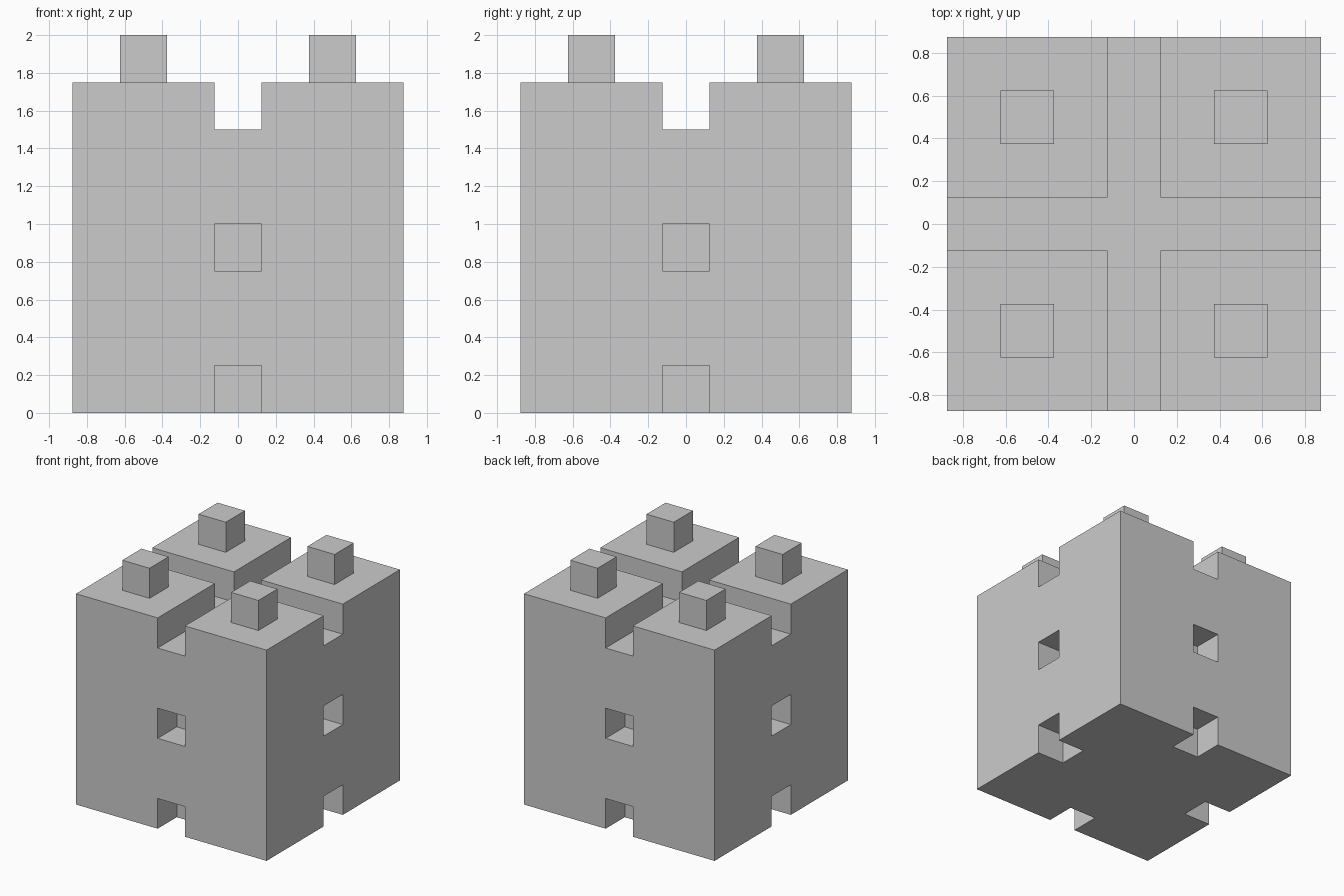
import bpy

if "Cube" in bpy.data.objects:
    bpy.data.objects.remove(bpy.data.objects["Cube"])

U = 0.25  # grid unit: width of every notch and stud


def box(name, lo, hi):
    size = [b - a for a, b in zip(lo, hi)]
    mid = [(a + b) / 2 for a, b in zip(lo, hi)]
    bpy.ops.mesh.primitive_cube_add(size=1)
    ob = bpy.context.object
    ob.name = name
    for v in ob.data.vertices:
        v.co = [c * s + m for c, s, m in zip(v.co, size, mid)]
    return ob


def boolean(target, tool, operation):
    mod = target.modifiers.new("bool", 'BOOLEAN')
    mod.operation = operation
    mod.solver = 'EXACT'
    mod.object = tool
    bpy.context.view_layer.objects.active = target
    bpy.ops.object.modifier_apply(modifier=mod.name)
    bpy.data.objects.remove(tool, do_unlink=True)


H = 3.5 * U   # half width of the block
W = U / 2     # half width of a notch
E = 0.1       # overshoot of the cutters

block = box("block", (-H, -H, 0), (H, H, 7 * U))

# Crossing channels in the top
boolean(block, box("channel_x", (-H - E, -W, 6 * U), (H + E, W, 7 * U + E)), 'DIFFERENCE')
boolean(block, box("channel_y", (-W, -H - E, 6 * U), (W, H + E, 7 * U + E)), 'DIFFERENCE')

# Shallow pockets on each side: one open at the bottom edge, one mid-height
for z0, z1 in ((-E, U), (3 * U, 4 * U)):
    for s in (-1, 1):
        a, b = sorted((s * (H - U), s * (H + E)))
        boolean(block, box("pocket_x", (a, -W, z0), (b, W, z1)), 'DIFFERENCE')
        boolean(block, box("pocket_y", (-W, a, z0), (W, b, z1)), 'DIFFERENCE')

# Studs on the four top quarters
for sx in (-1, 1):
    for sy in (-1, 1):
        x, y = sx * 2 * U, sy * 2 * U
        boolean(block, box("stud", (x - W, y - W, 7 * U - E), (x + W, y + W, 8 * U)), 'UNION')
